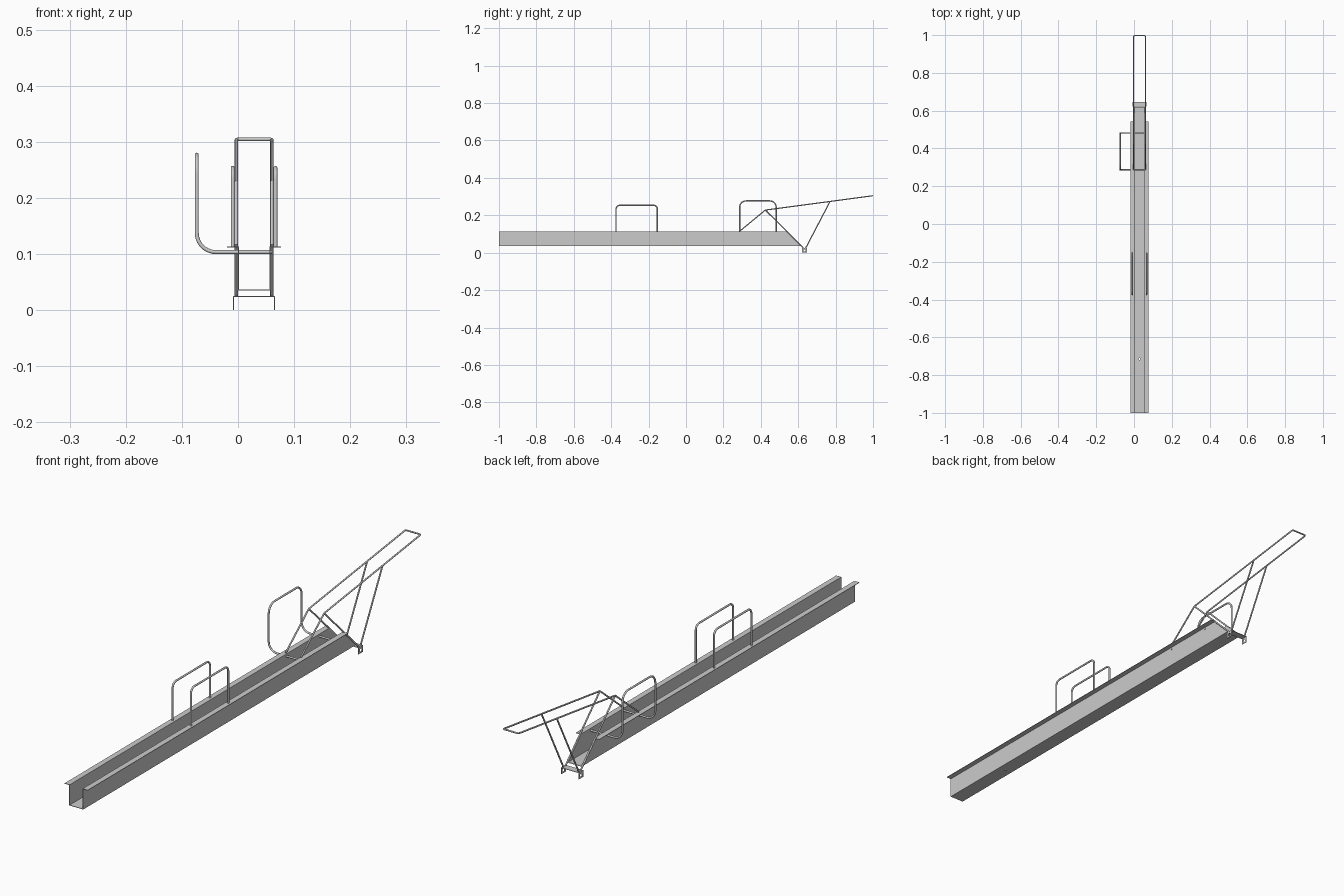
import bpy, bmesh, math
from mathutils import Vector

if "Cube" in bpy.data.objects:
    bpy.data.objects.remove(bpy.data.objects["Cube"])

CX = 0.0287          # centre plane of the channel
T = 0.0018           # sheet thickness


def fillet(pts, rad, steps=8):
    """Round every inner corner of a polyline."""
    pts = [Vector(p) for p in pts]
    out = [pts[0]]
    for a, p, b in zip(pts, pts[1:], pts[2:]):
        u, v = (a - p).normalized(), (b - p).normalized()
        half = u.angle(v) / 2
        cut = rad / math.tan(half)
        centre = p + (u + v).normalized() * (rad / math.sin(half))
        s = (p + u * cut - centre).normalized()
        e = (p + v * cut - centre).normalized()
        for i in range(steps + 1):
            out.append(centre + s.slerp(e, i / steps).normalized() * rad)
    return out + [pts[-1]]


def to_mesh(ob, smooth):
    bpy.context.collection.objects.link(ob)
    bpy.ops.object.select_all(action='DESELECT')
    ob.select_set(True)
    bpy.context.view_layer.objects.active = ob
    bpy.ops.object.convert(target='MESH')
    if smooth:
        bpy.ops.object.shade_smooth_by_angle(angle=math.radians(40))
    return bpy.context.object


def tube(name, pts, r):
    cu = bpy.data.curves.new(name, 'CURVE')
    cu.dimensions = '3D'
    cu.bevel_depth, cu.bevel_resolution, cu.use_fill_caps = r, 4, True
    sp = cu.splines.new('POLY')
    sp.points.add(len(pts) - 1)
    for q, p in zip(sp.points, pts):
        q.co = (*p, 1)
    return to_mesh(bpy.data.objects.new(name, cu), True)


def prism(name, profile, y0, y1):
    """Extrude an xz profile along y; y1 gives the end position for a height."""
    bm = bmesh.new()
    a = [bm.verts.new((x, y0, z)) for x, z in profile]
    b = [bm.verts.new((x, y1(z), z)) for x, z in profile]
    n = len(profile)
    bm.faces.new(a)
    bm.faces.new(b[::-1])
    for i in range(n):
        j = (i + 1) % n
        bm.faces.new((a[i], b[i], b[j], a[j]))
    bmesh.ops.recalc_face_normals(bm, faces=bm.faces)
    me = bpy.data.meshes.new(name)
    bm.to_mesh(me)
    bm.free()
    ob = bpy.data.objects.new(name, me)
    bpy.context.collection.objects.link(ob)
    return ob


def drill(ob, loc, r, rot=(0, 0, 0), depth=0.02):
    bpy.ops.mesh.primitive_cylinder_add(vertices=20, radius=r, depth=depth,
                                        location=loc, rotation=rot)
    cutter = bpy.context.object
    cutter.hide_render = True
    m = ob.modifiers.new('hole', 'BOOLEAN')
    m.operation, m.object, m.solver = 'DIFFERENCE', cutter, 'EXACT'
    bpy.ops.object.select_all(action='DESELECT')
    bpy.context.view_layer.objects.active = ob
    ob.select_set(True)
    bpy.ops.object.modifier_apply(modifier=m.name)
    bpy.data.objects.remove(cutter)


def mirrored(half):
    """Close a profile given for the right half, inner line first then outer."""
    right = [(CX + x, z) for x, z in half]
    return right + [(CX - x, z) for x, z in reversed(half)]


# Channel: hat section with outward flanges and a 45 degree cut end
W, F, Z0, Z1 = 0.029, 0.0482, 0.035, 0.113
inner = [(W - T, Z0 + T), (W - T, Z1), (F, Z1), (F, Z1 - T), (W, Z1 - T), (W, Z0)]
channel = prism('channel', mirrored(inner), -1.0, lambda z: 0.543 - (z - 0.112))
drill(channel, (CX, -0.715, Z0), 0.005)

# End bracket: inverted U with a hole in each cheek
BW, BZ = 0.0372, 0.025
bracket = prism('end_bracket', mirrored([(BW - T, BZ - T), (BW - T, 0), (BW, 0), (BW, BZ)]),
                0.621, lambda z: 0.647)
drill(bracket, (CX, 0.634, 0.011), 0.006, (0, math.pi / 2, 0), 0.2)

# Lever frame: one bent tube running up both sides and across the end
FX = 0.0317
side = [(0.287, 0.115), (0.424, 0.228), (0.997, 0.3045)]
path = [(CX - FX, y, z) for y, z in side] + [(CX + FX, y, z) for y, z in reversed(side)]
tube('lever_frame', fillet(path, 0.006, 4), 0.003)

for s, label in ((-1, 'left'), (1, 'right')):
    x = CX + s * FX
    # Legs and braces from the bracket to the lever
    tube(label + '_leg', [(x, 0.424, 0.228), (x, 0.628, 0.026)], 0.003)
    tube(label + '_brace', [(x, 0.77, 0.274), (x, 0.64, 0.025)], 0.003)
    # Hand rails on the flanges
    hx = CX + s * 0.038
    rail = [(hx, -0.374, Z1 - T), (hx, -0.374, 0.2535), (hx, -0.153, 0.2535), (hx, -0.153, Z1 - T)]
    tube(label + '_rail', fillet(rail, 0.02), 0.0035)

# Side handle: loop passing under the flange and rising beside the channel
R, L = CX + FX, -0.0735
ya, yb, zl, zh = 0.287, 0.482, 0.1035, 0.277
loop = [(R, ya, zl), (L, ya, zl), (L, ya, zh), (L, yb, zh), (L, yb, zl), (R, yb, zl)]
tube('side_handle', fillet(loop, 0.034, 10), 0.0035)
